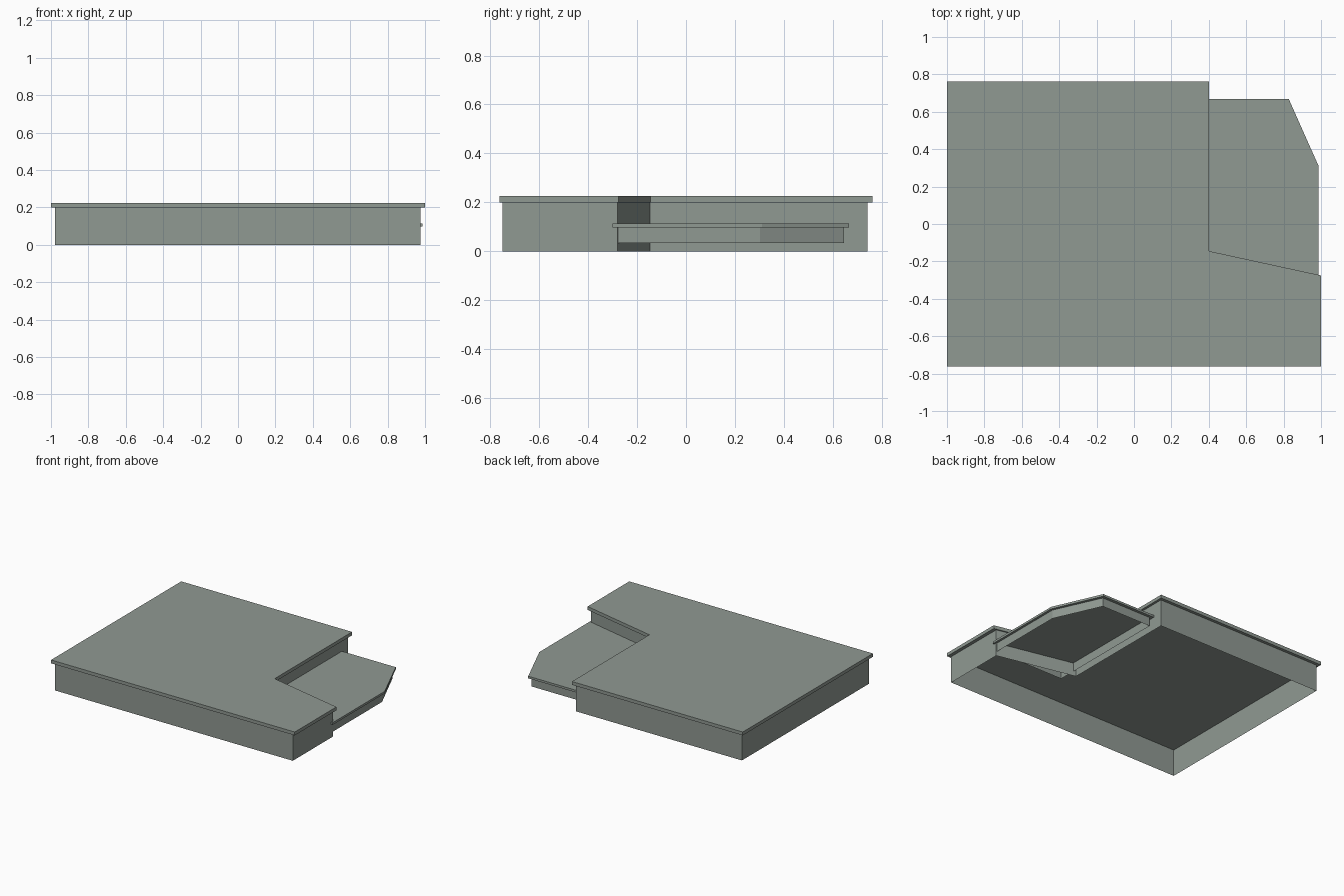
import bpy
import bmesh

cube = bpy.data.objects.get("Cube")
if cube:
    bpy.data.objects.remove(cube, do_unlink=True)

grey = bpy.data.materials.new("grey_green")
grey.use_nodes = True
colour = (0.28, 0.32, 0.29, 1)
grey.diffuse_color = colour
grey.node_tree.nodes["Principled BSDF"].inputs["Base Color"].default_value = colour


def prism(name, outline, bottom, top, capped):
    """Extrude a plan outline; uncapped gives a thin surrounding wall."""
    bm = bmesh.new()
    low = [bm.verts.new((x, y, bottom)) for x, y in outline]
    high = [bm.verts.new((x, y, top)) for x, y in outline]
    n = len(outline)
    for i in range(n):
        j = (i + 1) % n
        bm.faces.new((low[i], low[j], high[j], high[i]))
    if capped:
        bm.faces.new(high)
        bm.faces.new(low[::-1])
    mesh = bpy.data.meshes.new(name)
    bm.to_mesh(mesh)
    bm.free()
    mesh.materials.append(grey)
    obj = bpy.data.objects.new(name, mesh)
    bpy.context.collection.objects.link(obj)
    return obj


# Main deck: a slab with a slanted notch, overhanging a hollow skirt
prism("main_deck", [(-1, -0.763), (1, -0.763), (1, -0.275), (0.402, -0.145),
                    (0.402, 0.763), (-1, 0.763)], 0.2, 0.225, True)
prism("main_skirt", [(-0.978, -0.75), (0.975, -0.75), (0.975, -0.279),
                     (0.385, -0.148), (0.385, 0.741), (-0.978, 0.741)],
      0, 0.2, False)

# Lower deck: a thinner slab with a clipped outer corner, tucked into the notch
prism("lower_deck", [(0.386, -0.3), (0.987, -0.3), (0.987, 0.31),
                     (0.828, 0.667), (0.386, 0.667)], 0.098, 0.114, True)
prism("lower_skirt", [(0.405, -0.28), (0.97, -0.28), (0.97, 0.303),
                      (0.815, 0.646), (0.405, 0.646)], 0.033, 0.098, False)
